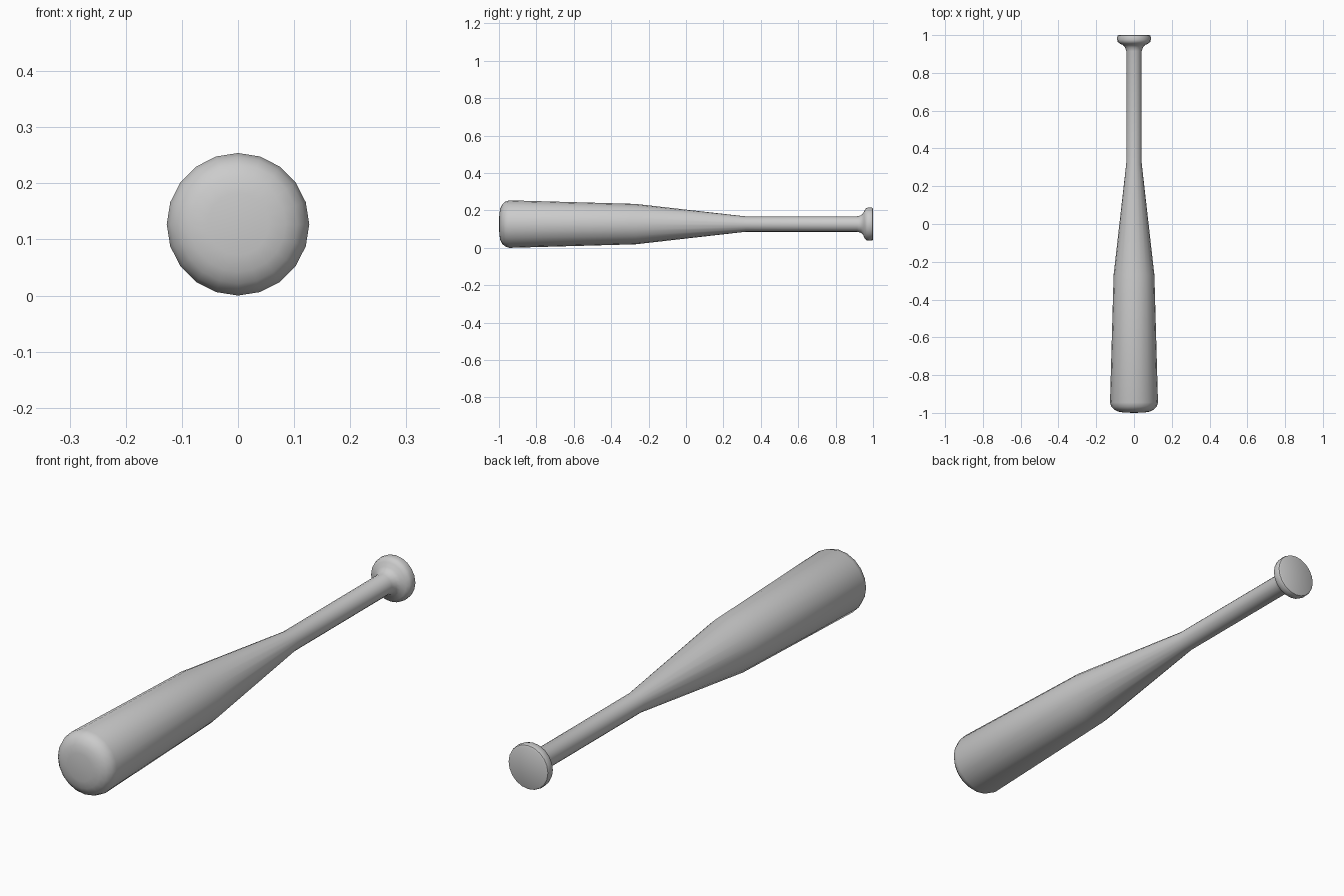
import bpy, bmesh, math

if "Cube" in bpy.data.objects:
    bpy.data.objects.remove(bpy.data.objects["Cube"])

SIDES = 20
AXIS_Z = 0.127

# Single flat colour
grey = bpy.data.materials.new("light grey")
grey.diffuse_color = (0.6, 0.6, 0.6, 1.0)
grey.use_nodes = True
grey.node_tree.nodes["Principled BSDF"].inputs["Base Color"].default_value = grey.diffuse_color

# Profile along the length: (y, radius), barrel end to knob
profile = [
    (-0.998, 0.055), (-0.993, 0.085), (-0.982, 0.106), (-0.967, 0.120), (-0.945, 0.127),  # rounded end
    (-0.27, 0.108), (0.32, 0.041),                                       # barrel and taper
    (0.915, 0.041), (0.935, 0.047), (0.947, 0.058), (0.955, 0.075),      # handle and flare
    (0.964, 0.086), (0.975, 0.089), (0.990, 0.089), (0.997, 0.087), (1.0, 0.081),  # knob
]

bm = bmesh.new()
rings = []
for y, r in profile:
    ring = []
    for i in range(SIDES):
        a = 2 * math.pi * i / SIDES
        ring.append(bm.verts.new((r * math.sin(a), y, AXIS_Z + r * math.cos(a))))
    rings.append(ring)

# Walls between neighbouring rings
for a, b in zip(rings, rings[1:]):
    for i in range(SIDES):
        j = (i + 1) % SIDES
        bm.faces.new((a[i], a[j], b[j], b[i]))

# Slightly domed barrel tip and flat knob face
tip = bm.verts.new((0, -1.0, AXIS_Z))
for i in range(SIDES):
    bm.faces.new((tip, rings[0][(i + 1) % SIDES], rings[0][i]))
bm.faces.new(rings[-1])
bmesh.ops.recalc_face_normals(bm, faces=bm.faces[:])

mesh = bpy.data.meshes.new("bat")
bm.to_mesh(mesh)
bm.free()
mesh.materials.append(grey)
bat = bpy.data.objects.new("bat", mesh)
bpy.context.collection.objects.link(bat)

# Smooth shading with a crisp knob edge
bpy.context.view_layer.objects.active = bat
bat.select_set(True)
bpy.ops.object.shade_smooth_by_angle(angle=math.radians(40))
